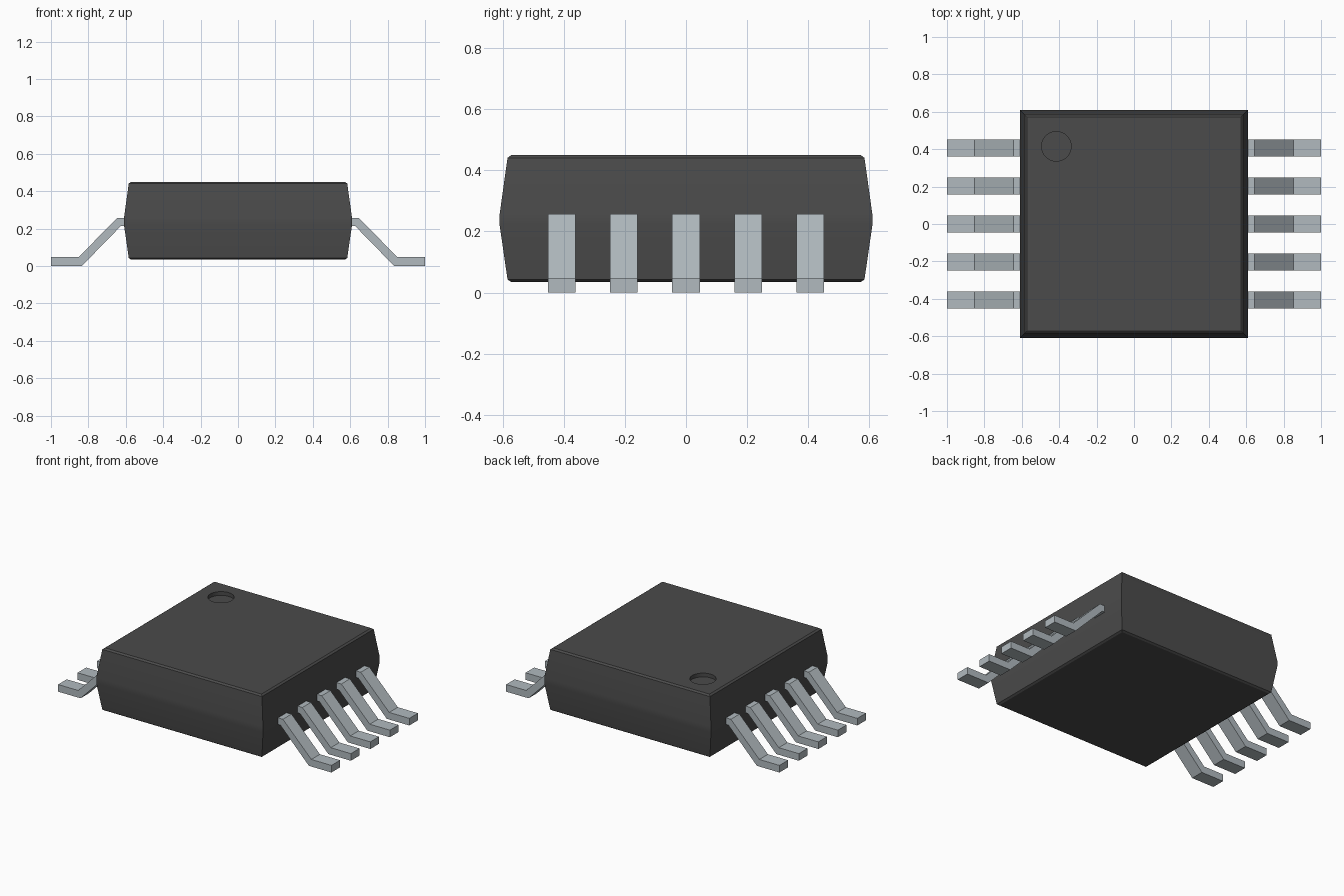
import bpy, bmesh, math

cube = bpy.data.objects.get("Cube")
if cube:
    bpy.data.objects.remove(cube, do_unlink=True)


def material(name, rgb, roughness, metallic=0.0):
    mat = bpy.data.materials.new(name)
    mat.use_nodes = True
    mat.diffuse_color = (*rgb, 1)
    bsdf = mat.node_tree.nodes["Principled BSDF"]
    bsdf.inputs["Base Color"].default_value = (*rgb, 1)
    bsdf.inputs["Roughness"].default_value = roughness
    bsdf.inputs["Metallic"].default_value = metallic
    return mat


def make_object(name, bm, mat):
    bmesh.ops.recalc_face_normals(bm, faces=bm.faces)
    mesh = bpy.data.meshes.new(name)
    bm.to_mesh(mesh)
    bm.free()
    mesh.materials.append(mat)
    obj = bpy.data.objects.new(name, mesh)
    bpy.context.collection.objects.link(obj)
    return obj


def activate(obj):
    bpy.ops.object.select_all(action='DESELECT')
    obj.select_set(True)
    bpy.context.view_layer.objects.active = obj


black = material("black plastic", (0.07, 0.07, 0.07), 0.6)
silver = material("silver metal", (0.44, 0.49, 0.52), 0.5)

# Package body: square rings stacked as (half width, height)
rings = [(0.572, 0.035), (0.584, 0.043), (0.61, 0.222), (0.61, 0.255),
         (0.584, 0.441), (0.572, 0.45)]
bm = bmesh.new()
loops = [[bm.verts.new((sx * h, sy * h, z))
          for sx, sy in ((-1, -1), (1, -1), (1, 1), (-1, 1))] for h, z in rings]
for low, high in zip(loops, loops[1:]):
    for i in range(4):
        j = (i + 1) % 4
        bm.faces.new((low[i], low[j], high[j], high[i]))
bm.faces.new(loops[0][::-1])
bm.faces.new(loops[-1])
body = make_object("package_body", bm, black)

# Round pin-one dimple sunk into the top
bm = bmesh.new()
bmesh.ops.create_cone(bm, cap_ends=True, segments=48, radius1=0.079,
                      radius2=0.079, depth=0.1)
bmesh.ops.translate(bm, verts=bm.verts, vec=(-0.415, 0.415, 0.475))
cutter = make_object("dimple_cutter", bm, black)
cutter.hide_render = True
cut = body.modifiers.new("dimple", 'BOOLEAN')
cut.operation = 'DIFFERENCE'
cut.solver = 'EXACT'
cut.object = cutter
activate(body)
bpy.ops.object.modifier_apply(modifier=cut.name)
bpy.data.objects.remove(cutter, do_unlink=True)
activate(body)
bpy.ops.object.shade_smooth_by_angle(angle=math.radians(30))

# Gull-wing leads: side profile (x, z) extruded along y
profile = [(0.59, 0.257), (0.645, 0.257), (0.853, 0.047), (1.0, 0.047),
           (1.0, 0.0), (0.835, 0.0), (0.627, 0.213), (0.59, 0.213)]
PITCH, WIDTH = 0.2035, 0.09


def lead(name, side, y):
    bm = bmesh.new()
    face = bm.faces.new([bm.verts.new((side * x, y - WIDTH / 2, z))
                         for x, z in profile])
    ext = bmesh.ops.extrude_face_region(bm, geom=[face])
    moved = [v for v in ext["geom"] if isinstance(v, bmesh.types.BMVert)]
    bmesh.ops.translate(bm, verts=moved, vec=(0, WIDTH, 0))
    make_object(name, bm, silver)


for side, label in ((1, "left"), (-1, "right")):
    for n in range(5):
        lead(f"{label}_lead_{n + 1}", side, (n - 2) * PITCH)
